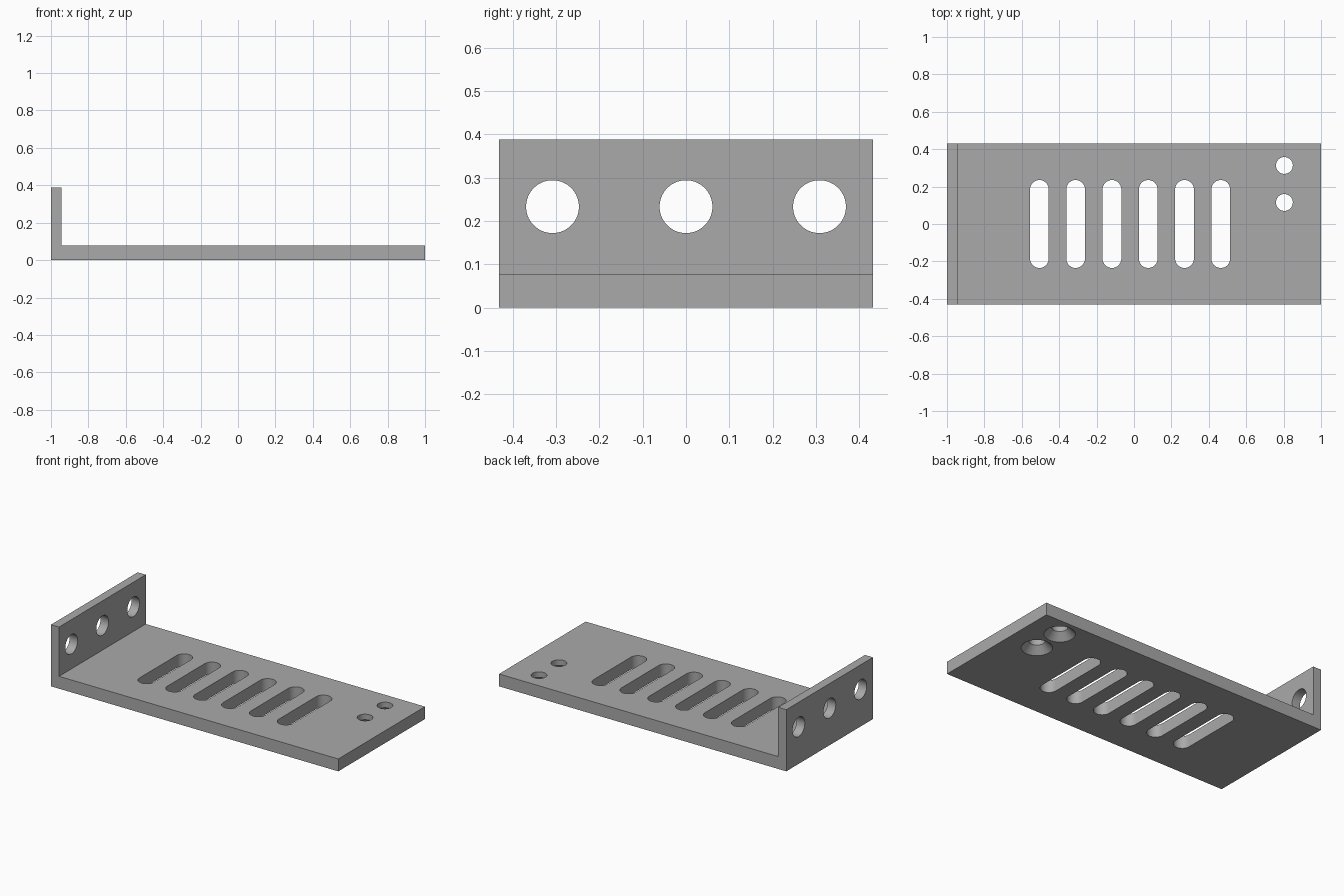
import bpy, bmesh
from math import cos, sin, pi, radians
from mathutils import Matrix, Vector

cube = bpy.data.objects.get("Cube")
if cube:
    bpy.data.objects.remove(cube, do_unlink=True)

HALF_DEPTH = 0.431
PLATE, WALL, HEIGHT = 0.078, 0.056, 0.388
SEGMENTS = 48

grey = bpy.data.materials.new("plain_grey")
grey.use_nodes = True
grey.diffuse_color = (0.4, 0.4, 0.4, 1)
grey.node_tree.nodes["Principled BSDF"].inputs["Base Color"].default_value = grey.diffuse_color


def loft(name, rings, place=Matrix()):
    """Closed solid skinned through rings of equal point count."""
    bm = bmesh.new()
    loops = [[bm.verts.new(place @ Vector(p)) for p in ring] for ring in rings]
    n = len(loops[0])
    for a, b in zip(loops, loops[1:]):
        for i in range(n):
            j = (i + 1) % n
            bm.faces.new((a[i], a[j], b[j], b[i]))
    bm.faces.new(loops[0])
    bm.faces.new(loops[-1])
    bmesh.ops.recalc_face_normals(bm, faces=bm.faces)
    mesh = bpy.data.meshes.new(name)
    bm.to_mesh(mesh)
    bm.free()
    mesh.materials.append(grey)
    obj = bpy.data.objects.new(name, mesh)
    bpy.context.collection.objects.link(obj)
    return obj


def slot_ring(radius, z, stretch=0):
    """Circle, or a slot along y when stretched."""
    ring = []
    for i in range(SEGMENTS):
        a = 2 * pi * (i + 0.5) / SEGMENTS
        y = radius * sin(a) + (stretch if sin(a) > 0 else -stretch)
        ring.append((radius * cos(a), y, z))
    return ring


# L-shaped bracket body
profile = [(-1, 0), (1, 0), (1, PLATE), (WALL - 1, PLATE), (WALL - 1, HEIGHT), (-1, HEIGHT)]
bracket = loft("bracket", [[(x, y, z) for x, z in profile] for y in (-HALF_DEPTH, HALF_DEPTH)])

cutters = []

# Row of ventilation slots through the base plate
for i in range(6):
    place = Matrix.Translation((-0.506 + 0.194 * i, 0, 0))
    rings = [slot_ring(0.05, z, 0.185) for z in (-0.05, 0.15)]
    cutters.append(loft("slot_cutter", rings, place))

# Screw holes, countersunk from underneath
for y in (0.115, 0.313):
    rings = [slot_ring(r, z) for r, z in ((0.108, -0.02), (0.045, 0.043), (0.045, 0.15))]
    cutters.append(loft("screw_hole_cutter", rings, Matrix.Translation((0.804, y, 0))))

# Round holes through the upright wall
for y in (-0.308, 0, 0.308):
    place = Matrix.Translation((-1, y, 0.233)) @ Matrix.Rotation(pi / 2, 4, "Y")
    rings = [slot_ring(0.061, z) for z in (-0.1, 0.15)]
    cutters.append(loft("wall_hole_cutter", rings, place))

# Cut every opening, then discard the cutters
bpy.ops.object.select_all(action="DESELECT")
bpy.context.view_layer.objects.active = bracket
bracket.select_set(True)
for cutter in cutters:
    cutter.hide_render = True
    mod = bracket.modifiers.new("opening", "BOOLEAN")
    mod.operation = "DIFFERENCE"
    mod.solver = "EXACT"
    mod.object = cutter
    bpy.ops.object.modifier_apply(modifier=mod.name)
    bpy.data.objects.remove(cutter, do_unlink=True)

bpy.ops.object.shade_smooth_by_angle(angle=radians(30))
